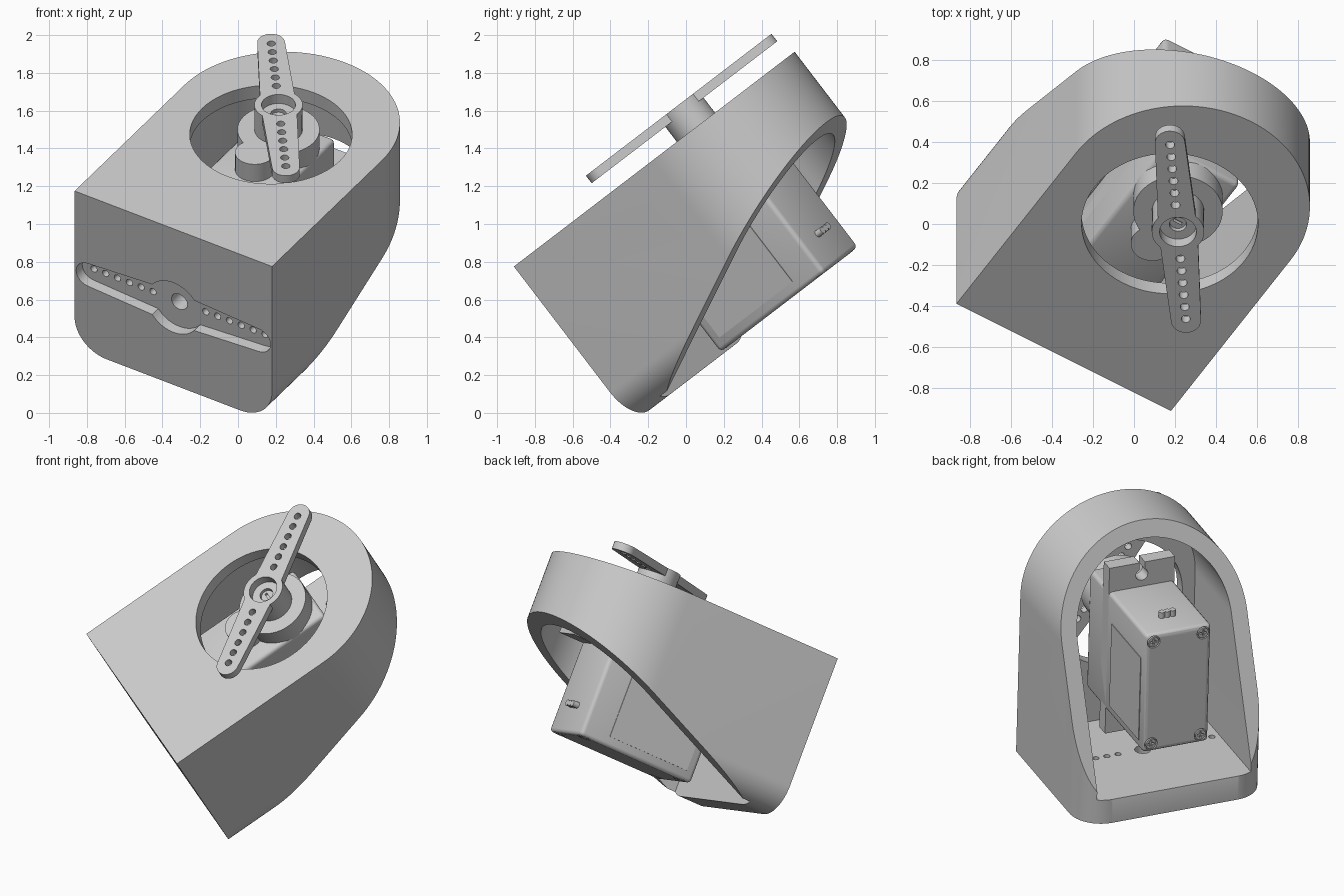
import bpy, bmesh
from math import sin, cos, tau, radians, asin, degrees
from mathutils import Matrix, Vector

if "Cube" in bpy.data.objects:
    bpy.data.objects.remove(bpy.data.objects["Cube"])

grey = bpy.data.materials.new("plain grey")
grey.use_nodes = True
grey.diffuse_color = (0.6, 0.6, 0.6, 1)
grey.node_tree.nodes["Principled BSDF"].inputs["Base Color"].default_value = (0.6, 0.6, 0.6, 1)

# Tilted frame: u across, v toward the round end, n out of the top face
tilt, turn = radians(37.4), radians(-32.2)
FRAME = (Matrix.Translation((-0.3425, -0.65, 0.975))
         @ Matrix.Rotation(tilt, 4, 'X') @ Matrix.Rotation(turn, 4, 'Z'))

HALF, CENTER, DEPTH = 0.6175, 1.093, 1.04
WALL, FRONT, LID = 0.105, 0.165, 0.085
AXLE, SLOT_N = 1.045, -0.525


def arc(x, y, r, a, b, n):
    return [(x + r * cos(radians(a + (b - a) * i / n)),
             y + r * sin(radians(a + (b - a) * i / n))) for i in range(n + 1)]


def circle(x, y, r, n=32):
    return arc(x, y, r, 0, 360, n)[:-1]


def rect(x0, x1, y0, y1):
    return [(x0, y0), (x1, y0), (x1, y1), (x0, y1)]


def prism(name, pts, lo, hi, plane="top"):
    """Extrude an outline: top = (u, v) along n, front = (u, n) along v, side = (v, n) along u."""
    place = {"top": lambda x, y, t: (x, y, t),
             "front": lambda x, y, t: (x, t, y),
             "side": lambda x, y, t: (t, x, y)}[plane]
    bm = bmesh.new()
    ends = [[bm.verts.new(place(x, y, t)) for x, y in pts] for t in (lo, hi)]
    for ring in ends:
        bm.faces.new(ring)
    for i in range(len(pts)):
        j = (i + 1) % len(pts)
        bm.faces.new((ends[0][i], ends[0][j], ends[1][j], ends[1][i]))
    bmesh.ops.recalc_face_normals(bm, faces=bm.faces)
    mesh = bpy.data.meshes.new(name)
    bm.to_mesh(mesh)
    bm.free()
    mesh.materials.append(grey)
    ob = bpy.data.objects.new(name, mesh)
    bpy.context.collection.objects.link(ob)
    return ob


def bake(ob):
    bpy.context.view_layer.update()
    graph = bpy.context.evaluated_depsgraph_get()
    mesh = bpy.data.meshes.new_from_object(ob.evaluated_get(graph))
    ob.modifiers.clear()
    ob.data = mesh


def boolean(ob, cutter, operation="DIFFERENCE"):
    mod = ob.modifiers.new("cut", "BOOLEAN")
    mod.object, mod.operation, mod.solver = cutter, operation, "EXACT"
    bake(ob)
    bpy.data.objects.remove(cutter)


def bevel(ob, width, segments=3):
    mod = ob.modifiers.new("round", "BEVEL")
    mod.width, mod.segments = width, segments
    bake(ob)


def horn_outline(hub, root, tip, reach):
    """Double arm with a round hub, lying along x."""
    a = degrees(asin(root / hub))
    half = arc(reach - tip, 0, tip, -90, 90, 12) + arc(0, 0, hub, a, 180 - a, 14)
    return half + [(-x, -y) for x, y in half]


def turned(pts, angle, y):
    c, s = cos(angle), sin(angle)
    return [(p * c - q * s, y + p * s + q * c) for p, q in pts]


ARM_HOLES = [s * (0.165 + 0.074 * i) for s in (-1, 1) for i in range(6)]


def u_outline(inset, front):
    r = HALF - inset
    return [(-r, front), (r, front)] + arc(0, CENTER, r, 0, 180, 64)


# Housing: U-shaped block with rounded lower corners
housing = prism("housing", u_outline(0, 0), -DEPTH, 0)
r = 0.2
profile = (arc(-HALF + r, -DEPTH + r, r, 180, 270, 16)
           + arc(HALF - r, -DEPTH + r, r, 270, 360, 16) + [(HALF, 0.5), (-HALF, 0.5)])
boolean(housing, prism("corners", profile, -0.5, 2.5, "front"), "INTERSECT")
# Hollow, slanted underside and round opening
boolean(housing, prism("hollow", u_outline(WALL, FRONT), -2, -LID))
slope = lambda v: -1.025 + 0.415 * (v - 0.2)
boolean(housing, prism("slant", [(-0.5, slope(-0.5)), (-0.5, -2), (2.5, -2), (2.5, slope(2.5))],
                       -2, 2, "side"))
boolean(housing, prism("opening", circle(0, 0.97, 0.43, 72), -0.3, 0.2))
# Arm-shaped pocket with through holes in the front wall
pocket = [(x, y + SLOT_N) for x, y in horn_outline(0.165, 0.1, 0.075, 0.608)]
boolean(housing, prism("pocket", pocket, -0.2, 0.06, "front"))
for x, rad in [(x, 0.02) for x in ARM_HOLES] + [(0, 0.05)]:
    boolean(housing, prism("hole", circle(x, SLOT_N, rad, 16), -0.1, 0.3, "front"))

# Servo case
W, V0, V1, BOTTOM, CASE_TOP = 0.218, 0.442, 1.267, -1.025, -0.13
case = prism("servo_case", rect(-W, W, V0, V1), BOTTOM, CASE_TOP)
bevel(case, 0.025)
corners = [(x, y) for x in (-0.165, 0.165) for y in (V0 + 0.055, V1 - 0.055)]
for x, y in corners:
    boolean(case, prism("recess", circle(x, y, 0.042, 20), BOTTOM - 0.1, BOTTOM + 0.02))

# Case screws with cross slots
for i, (x, y) in enumerate(corners):
    screw = prism(f"case_screw_{i + 1}", circle(x, y, 0.034, 20), BOTTOM, BOTTOM + 0.03)
    for a, b in ((0.022, 0.006), (0.006, 0.022)):
        boolean(screw, prism("cross", rect(x - a, x + a, y - b, y + b),
                             BOTTOM - 0.1, BOTTOM + 0.015))

# Side label plates
for name, s in (("left", 1), ("right", -1)):
    prism(f"{name}_label", rect(V0 + 0.06, V1 - 0.19, -0.96, -0.5),
          s * (W - 0.002), s * (W + 0.004), "side")

# Mounting flange with keyhole slots
flange = prism("mounting_flange", rect(-W, W, 0.275, 1.435), -0.44, -0.35)
for end, inner in ((0.275, 0.36), (1.435, 1.35)):
    boolean(flange, prism("key", circle(0, inner, 0.04, 20), -0.6, -0.2))
    out = end + (end - inner)
    boolean(flange, prism("slot", rect(-0.018, 0.018, min(inner, out), max(inner, out)), -0.6, -0.2))

# Gear cover
prism("gear_cover", circle(0, AXLE, W, 48), CASE_TOP - 0.02, -0.015)
prism("idler_cover", circle(0, AXLE - 0.235, 0.105, 32), CASE_TOP - 0.02, -0.015)

# Output arm: plate, hub, recess and drilled holes
angle = radians(126.3)
arm = prism("output_arm", turned(horn_outline(0.128, 0.092, 0.073, 0.62), angle, AXLE), 0.1, 0.15)
boolean(arm, prism("hub", circle(0, AXLE, 0.1275, 40), -0.03, 0.149), "UNION")
boolean(arm, prism("recess", circle(0, AXLE, 0.09, 32), 0.09, 0.3))
boolean(arm, prism("bore", circle(0, AXLE, 0.042, 24), 0.03, 0.2))
for d in ARM_HOLES:
    boolean(arm, prism("hole", circle(d * cos(angle), AXLE + d * sin(angle), 0.022, 16), 0, 0.3))
screw = prism("arm_screw", circle(0, AXLE, 0.04, 24), 0.02, 0.07)
boolean(screw, prism("cross", rect(-0.025, 0.025, AXLE - 0.007, AXLE + 0.007), 0.05, 0.2))

# Cable stub
for i in (-1, 0, 1):
    prism(f"wire_{i + 2}", circle(i * 0.036, -0.84, 0.02, 14), V1 - 0.02, V1 + 0.04, "front")

# Tilt everything into place and shade
bpy.ops.object.select_all(action='DESELECT')
for ob in bpy.context.collection.objects:
    if ob.type == 'MESH' and grey.name in ob.data.materials:
        ob.data.transform(FRAME)
        ob.select_set(True)
        bpy.context.view_layer.objects.active = ob
bpy.ops.object.shade_smooth_by_angle(angle=radians(30))
